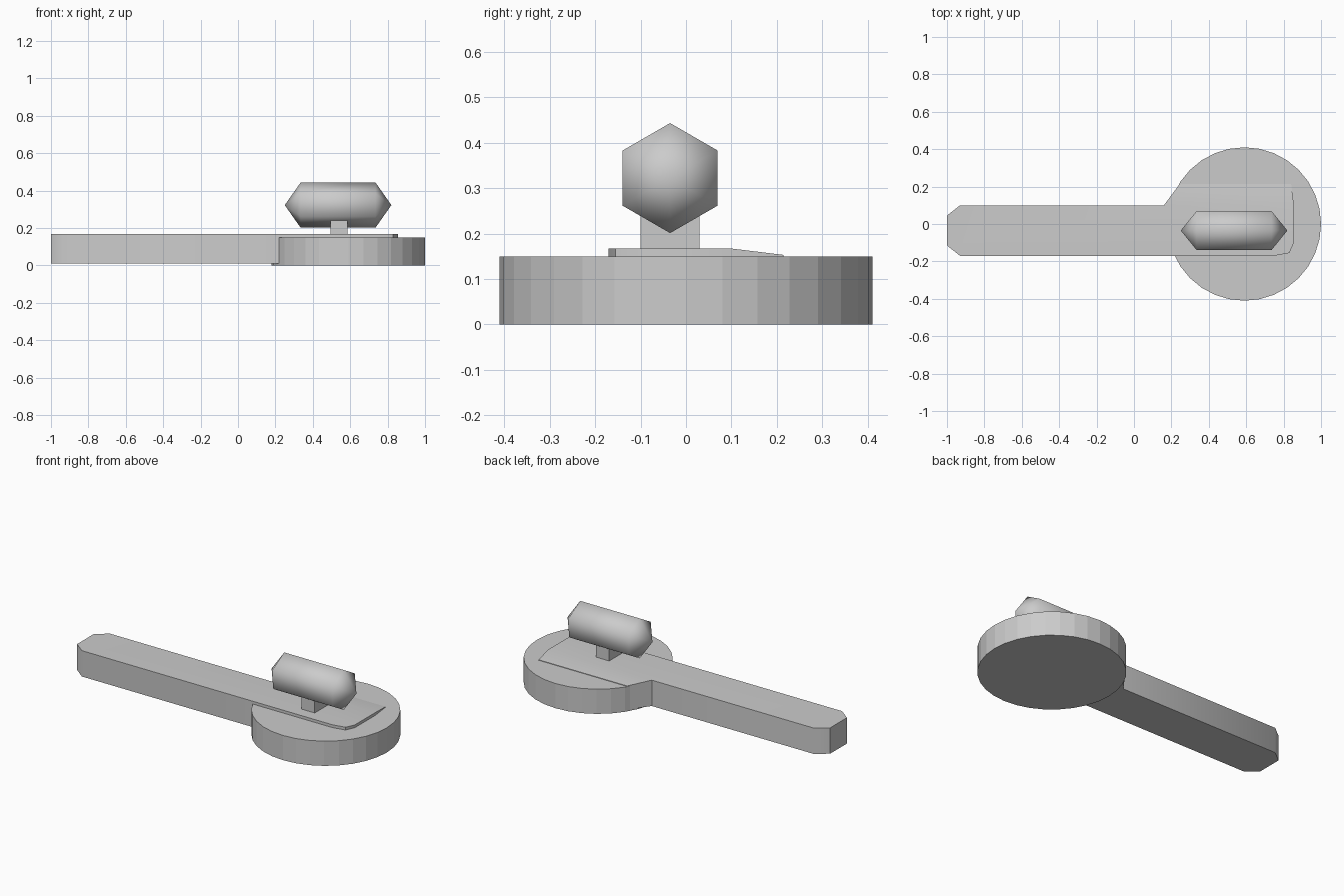
import bpy, bmesh
from math import radians
from mathutils import Matrix

cube = bpy.data.objects.get("Cube")
if cube:
    bpy.data.objects.remove(cube)

GREY = (0.6, 0.6, 0.6, 1)
grey = bpy.data.materials.new("plain_grey")
grey.use_nodes = True
grey.diffuse_color = GREY
grey.node_tree.nodes["Principled BSDF"].inputs["Base Color"].default_value = GREY


def finish(name, bm, smooth_angle=None):
    bmesh.ops.recalc_face_normals(bm, faces=bm.faces)
    mesh = bpy.data.meshes.new(name)
    bm.to_mesh(mesh)
    bm.free()
    mesh.materials.append(grey)
    obj = bpy.data.objects.new(name, mesh)
    bpy.context.collection.objects.link(obj)
    if smooth_angle:
        bpy.ops.object.select_all(action="DESELECT")
        obj.select_set(True)
        bpy.context.view_layer.objects.active = obj
        bpy.ops.object.shade_smooth_by_angle(angle=radians(smooth_angle))
    return obj


# Round base disc
bm = bmesh.new()
bmesh.ops.create_cone(bm, cap_ends=True, segments=32, radius1=0.41, radius2=0.41,
                      depth=0.15, matrix=Matrix.Translation((0.59, 0, 0.075)))
finish("base_disc", bm)

# Long arm: flat bar with a flared rear lip that slopes down onto the disc
TOP, LIP, BOTTOM = 0.167, 0.153, 0.01
bar = [(-1, 0.045), (-1, -0.115), (-0.93, -0.17), (0.75, -0.17), (0.83, -0.155),
       (0.855, -0.1), (0.855, 0.1), (0.16, 0.1), (-0.93, 0.1)]
lip = [(0.84, 0.215), (0.245, 0.215)]
bm = bmesh.new()
layers = []
for bar_z, lip_z in ((BOTTOM, BOTTOM), (TOP, LIP)):
    b = [bm.verts.new((x, y, bar_z)) for x, y in bar]
    e = [bm.verts.new((x, y, lip_z)) for x, y in lip]
    bm.faces.new(b)
    bm.faces.new((b[6], e[0], e[1], b[7]))
    layers.append(b[:7] + e + b[7:])
low, high = layers
for i in range(len(low)):
    j = (i + 1) % len(low)
    bm.faces.new((low[i], low[j], high[j], high[i]))
finish("arm", bm, 40)

# Stem under the knob
bm = bmesh.new()
bmesh.ops.create_cube(bm, size=1, matrix=Matrix.Translation((0.54, -0.035, 0.205))
                      @ Matrix.Diagonal((0.09, 0.13, 0.11, 1)))
finish("knob_stem", bm)

# Six-sided knob lying along x, with pointed ends
bm = bmesh.new()
body = Matrix.Translation((0.535, -0.035, 0.322)) @ Matrix.Rotation(radians(90), 4, "Y")
bmesh.ops.create_cone(bm, cap_ends=True, segments=6, radius1=0.121, radius2=0.121,
                      depth=0.4, matrix=body @ Matrix.Rotation(radians(90), 4, "Z"))
# stand the section on a corner
top = max(v.co.z for v in bm.verts)
if top < 0.44:
    bmesh.ops.rotate(bm, verts=bm.verts, cent=(0.535, -0.035, 0.322),
                     matrix=Matrix.Rotation(radians(30), 3, "X"))
caps = [f for f in bm.faces if len(f.verts) == 6]
for centre in bmesh.ops.poke(bm, faces=caps)["verts"]:
    centre.co.x += 0.085 if centre.co.x > 0.535 else -0.085
finish("knob", bm, 80)
